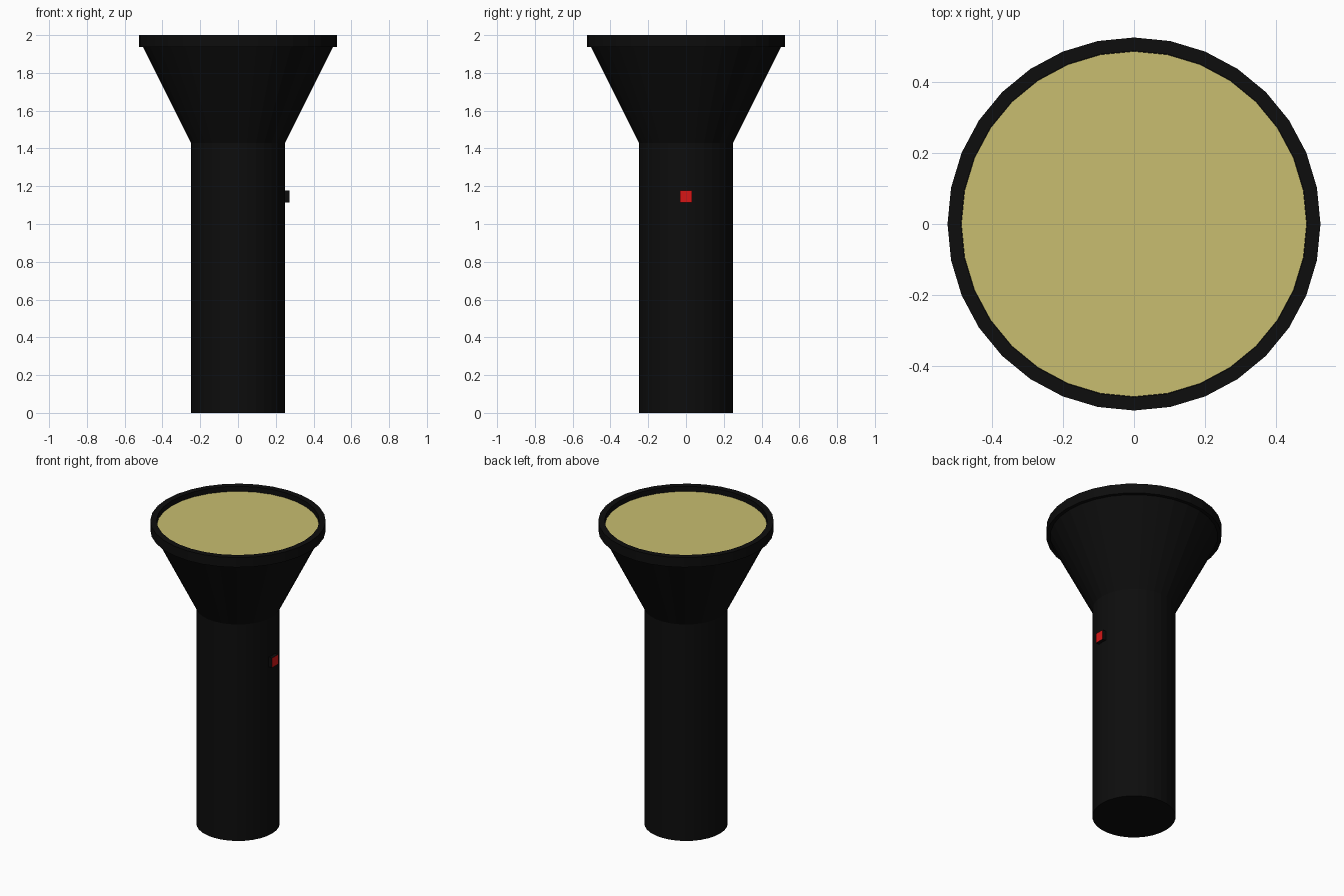
import bpy, bmesh
from math import cos, sin, tau

if "Cube" in bpy.data.objects:
    bpy.data.objects.remove(bpy.data.objects["Cube"])

SIDES = 32


def material(name, color):
    m = bpy.data.materials.new(name)
    m.diffuse_color = (*color, 1)
    m.use_nodes = True
    m.node_tree.nodes["Principled BSDF"].inputs["Base Color"].default_value = m.diffuse_color
    return m


black = material("black", (0.004, 0.004, 0.004))
yellow = material("pale_yellow", (0.58, 0.51, 0.163))
red = material("red", (0.68, 0.008, 0.008))


def finish(name, bm, *mats):
    bmesh.ops.recalc_face_normals(bm, faces=bm.faces)
    me = bpy.data.meshes.new(name)
    bm.to_mesh(me)
    bm.free()
    for m in mats:
        me.materials.append(m)
    ob = bpy.data.objects.new(name, me)
    bpy.context.collection.objects.link(ob)
    return ob


def lathe(name, profile, mat):
    """Flat-sided solid of revolution, capped at both ends of the profile."""
    bm = bmesh.new()
    rings = [[bm.verts.new((r * cos(tau * i / SIDES), r * sin(tau * i / SIDES), z))
              for i in range(SIDES)] for r, z in profile]
    for a, b in zip(rings, rings[1:]):
        for i in range(SIDES):
            j = (i + 1) % SIDES
            bm.faces.new((a[i], a[j], b[j], b[i]))
    bm.faces.new(rings[0][::-1])
    bm.faces.new(rings[-1])
    return finish(name, bm, mat)


# Handle, flared head and rim with a recessed front
lathe("torch_body", [(0.25, 0), (0.25, 1.43), (0.503, 1.936), (0.525, 1.936),
                     (0.525, 2.0), (0.487, 2.0), (0.487, 1.962)], black)

# Lens disc sitting inside the rim
lathe("lens", [(0.486, 1.955), (0.486, 1.967)], yellow)

# Switch: black block with a red outer face
bm = bmesh.new()
bmesh.ops.create_cube(bm, size=1)
for v in bm.verts:
    v.co = (0.255 + v.co.x * 0.034, v.co.y * 0.064, 1.145 + v.co.z * 0.064)
bm.normal_update()
for f in bm.faces:
    f.material_index = 1 if f.normal.x > 0.9 else 0
finish("switch", bm, black, red)
